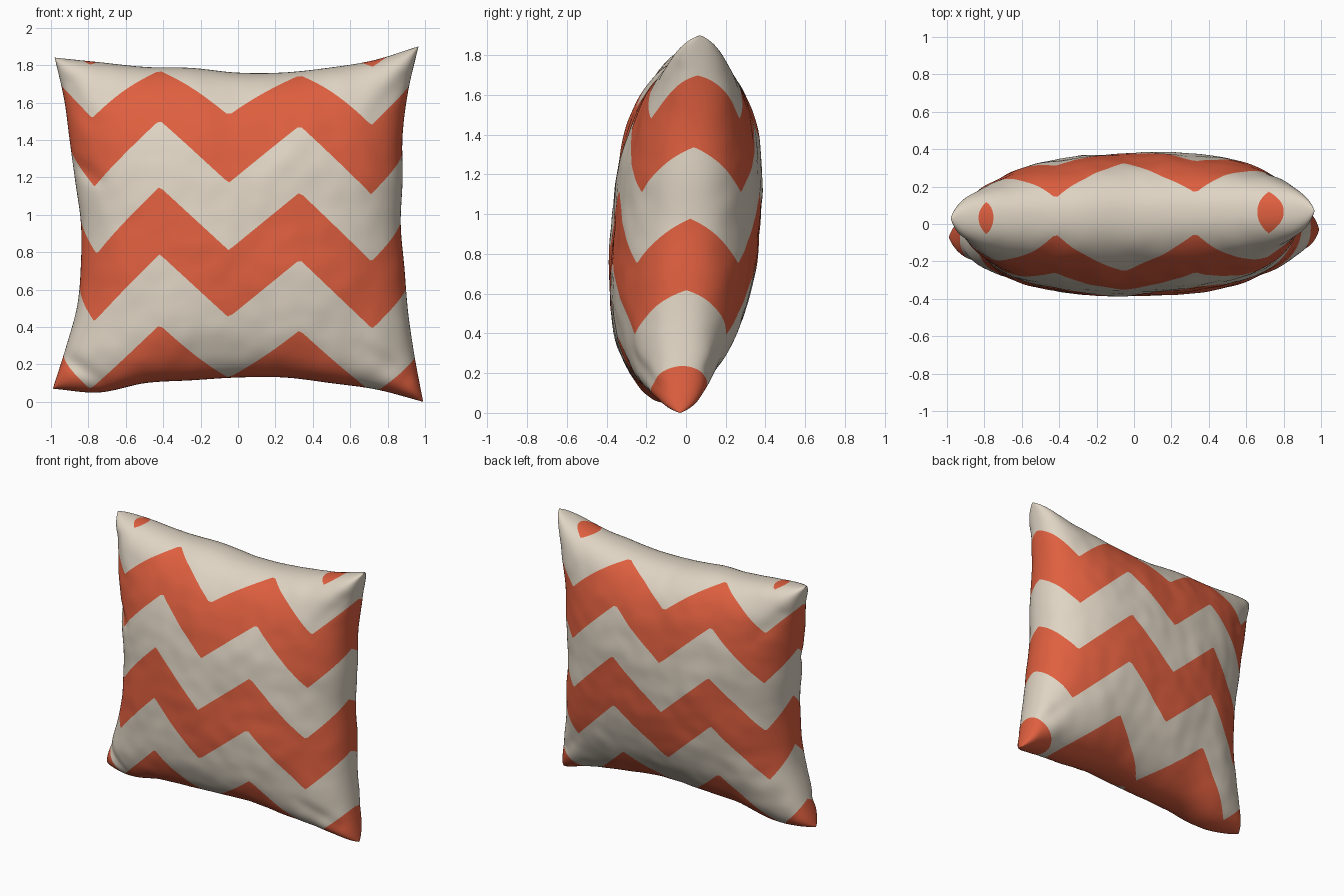
import bpy
import bmesh
import math
from mathutils import Vector, noise

cube = bpy.data.objects.get("Cube")
if cube:
    bpy.data.objects.remove(cube, do_unlink=True)


def make_material(name, colour):
    mat = bpy.data.materials.new(name)
    mat.use_nodes = True
    mat.diffuse_color = (*colour, 1)
    mat.node_tree.nodes["Principled BSDF"].inputs["Base Color"].default_value = (*colour, 1)
    return mat


cream = make_material("cream cloth", (0.74, 0.66, 0.55))
orange = make_material("orange red cloth", (0.74, 0.115, 0.05))

# Seam outline, sampled evenly along each side
LEFT = [-0.99, -0.92, -0.86, -0.84, -0.84, -0.87, -0.90, -0.93, -0.98]
RIGHT = [0.99, 0.945, 0.91, 0.89, 0.87, 0.88, 0.88, 0.91, 0.965]
BOTTOM = [0.07, 0.05, 0.10, 0.115, 0.13, 0.13, 0.10, 0.065, 0.0]
TOP = [1.84, 1.815, 1.79, 1.785, 1.76, 1.76, 1.785, 1.825, 1.9]

# Zigzag turning points (across, rise) and the heights of the stripe edges
ZIGZAG = [(-1.15, 0.38), (-0.79, 0.0), (-0.42, 0.36), (-0.05, 0.02),
          (0.33, 0.33), (0.72, -0.04), (1.09, 0.31)]
EDGES = [0.05, 0.43, 0.79, 1.15, 1.52, 1.91]

# Distance across the cloth at the left and right seams
CLOTH_LEFT, CLOTH_RIGHT = -0.99, 0.96

# Cloth creases: side, start, end, width, depth
CREASES = [
    (-1, (-0.93, 0.24), (-0.72, 0.10), 0.04, 0.03),
    (-1, (-0.90, 1.28), (-0.74, 1.18), 0.04, 0.035),
    (-1, (-0.92, 1.70), (-0.80, 1.50), 0.05, 0.02),
    (-1, (0.90, 0.14), (0.66, 0.30), 0.05, 0.02),
    (-1, (0.90, 1.72), (0.74, 1.56), 0.05, 0.015),
    (1, (-0.88, 1.65), (-0.70, 1.45), 0.05, 0.015),
    (1, (0.88, 0.22), (0.70, 0.40), 0.05, 0.015),
]


def smooth_curve(points, p):
    """Catmull-Rom value of evenly spaced points, p from -1 to 1."""
    f = (p + 1) / 2 * (len(points) - 1)
    i = min(int(f), len(points) - 2)
    t = f - i
    b, c = points[i], points[i + 1]
    a = points[i - 1] if i > 0 else 2 * b - c
    d = points[i + 2] if i + 2 < len(points) else 2 * c - b
    return b + t / 2 * (c - a + t * (2 * a - 5 * b + 4 * c - d + t * (3 * (b - c) + d - a)))


def outline(u, v):
    x = smooth_curve(LEFT, v) * (1 - u) / 2 + smooth_curve(RIGHT, v) * (1 + u) / 2
    z = smooth_curve(BOTTOM, u) * (1 - v) / 2 + smooth_curve(TOP, u) * (1 + v) / 2
    return x, z


def bulge(p, power):
    """Rounded thickness profile: one in the middle, none at the seam."""
    return max(0, 1 - abs(p) ** power) ** 0.45


def stripe_height(u, v):
    """Height on the cloth with the zigzag taken out."""
    x, z = outline(u, v)
    # cloth that turns round the edge towards the seam
    slack = CLOTH_RIGHT - smooth_curve(RIGHT, v) if u > 0 else CLOTH_LEFT - smooth_curve(LEFT, v)
    across = x + slack * (1 - bulge(u, 2.6)) ** 2
    if v > 0:
        height = z + 0.13 * v ** 8 * (1 - 0.5 * max(u, 0) ** 4)
    else:
        height = z - 0.06 * v ** 8 * (1 - u * u)
    for (x0, r0), (x1, r1) in zip(ZIGZAG, ZIGZAG[1:]):
        if across <= x1:
            break
    return height - r0 - (r1 - r0) * (across - x0) / (x1 - x0)


def crease_depth(side, x, z):
    p = Vector((x, z))
    total = 0
    for crease_side, start, end, width, depth in CREASES:
        if crease_side == side:
            a, b = Vector(start), Vector(end)
            t = max(0, min(1, (p - a).dot(b - a) / (b - a).length_squared))
            gap = (p - a.lerp(b, t)).length / width
            total += depth * (1 - 0.6 * t) * math.exp(-gap * gap)
    return total


def cloth_point(u, v, side):
    x, z = outline(u, v)
    fill = bulge(u, 2.6) * bulge(v, 2.5)
    # blunt, stuffed corner tips
    fill += 0.25 * (u * v) ** 4 * bulge(u, 12) * bulge(v, 12)
    seam_y = 0.05 * v + 0.02 * u
    if v < 0:
        seam_y -= 0.05 * (1 - u * u) * v * v
    ripple = 0.010 * noise.noise(Vector((x * 3.5, side * 4, z * 3.5)))
    ripple += 0.005 * noise.noise(Vector((x * 9, side * 7, z * 9)))
    dent = crease_depth(side, x, z) * min(1, fill * 2)
    return Vector((x, seam_y + side * (0.372 * fill + ripple * min(1, fill * 3) - dent), z))


# One flat panel: position in the panel, with stripe height as third coordinate
N = 110
bm = bmesh.new()
steps = [math.sin(math.pi * (i / N - 0.5)) for i in range(N + 1)]
rows = [[bm.verts.new((u, v, stripe_height(u, v))) for u in steps] for v in steps]
for low, high in zip(rows, rows[1:]):
    for i in range(N):
        bm.faces.new((low[i], low[i + 1], high[i + 1], high[i]))

# Cut the panel along the zigzags and colour the stripes
for edge in EDGES:
    bmesh.ops.bisect_plane(bm, geom=bm.verts[:] + bm.edges[:] + bm.faces[:], dist=1e-5,
                           plane_co=(0, 0, edge), plane_no=(0, 0, 1))
for face in bm.faces:
    height = face.calc_center_median().z
    face.material_index = 1 if sum(height > e for e in EDGES) % 2 == 0 else 0
    face.smooth = True

# Front and back panels, inflated and sewn along the seam
front_verts, front_faces = bm.verts[:], bm.faces[:]
copy = bmesh.ops.duplicate(bm, geom=front_verts + bm.edges[:] + front_faces)["geom"]
back_verts = [g for g in copy if isinstance(g, bmesh.types.BMVert)]
back_faces = [g for g in copy if isinstance(g, bmesh.types.BMFace)]
for verts, side in ((front_verts, -1), (back_verts, 1)):
    for vert in verts:
        vert.co = cloth_point(vert.co.x, vert.co.y, side)
bmesh.ops.reverse_faces(bm, faces=back_faces)
bmesh.ops.remove_doubles(bm, verts=bm.verts[:], dist=1e-5)

mesh = bpy.data.meshes.new("cushion")
bm.to_mesh(mesh)
bm.free()
mesh.materials.append(cream)
mesh.materials.append(orange)
cushion = bpy.data.objects.new("cushion", mesh)
bpy.context.collection.objects.link(cushion)
